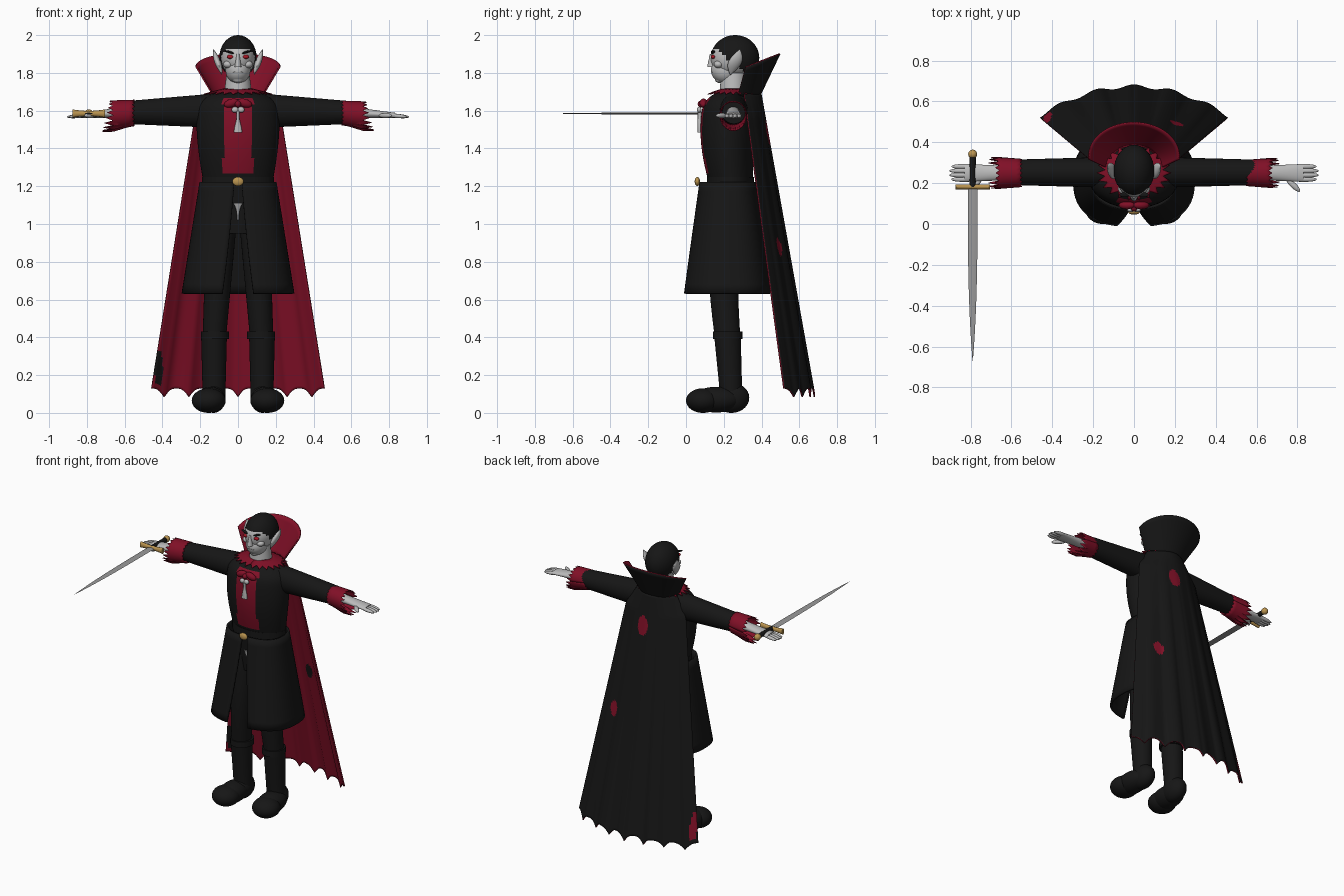
import bpy, bmesh
from math import sin, cos, pi, sqrt, radians
from mathutils import Vector, Matrix, Euler

default_cube = bpy.data.objects.get("Cube")
if default_cube:
    bpy.data.objects.remove(default_cube)


def material(name, red, green, blue):
    made = bpy.data.materials.new(name)
    made.use_nodes = True
    color = (red, green, blue, 1)
    made.diffuse_color = color
    made.node_tree.nodes["Principled BSDF"].inputs["Base Color"].default_value = color
    return made


BLACK = material("black cloth", .008, .008, .008)
RED = material("dark red cloth", .22, .005, .02)
SKIN = material("pale grey skin", .5, .5, .5)
STEEL = material("grey steel", .32, .32, .32)
GOLD = material("gold", .5, .3, .08)
EYE = material("red eye", .4, .01, .02)


def finish(name, mesh_builder, materials, rule=None):
    """Turn a bmesh into a smooth-shaded object, coloured by a face rule."""
    mesh = bpy.data.meshes.new(name)
    if rule:
        for face in mesh_builder.faces:
            face.material_index = int(rule(face.calc_center_median()))
    mesh_builder.to_mesh(mesh)
    mesh_builder.free()
    for entry in materials:
        mesh.materials.append(entry)
    mesh.shade_smooth()
    mesh.set_sharp_from_angle(angle=radians(45))
    made = bpy.data.objects.new(name, mesh)
    bpy.context.collection.objects.link(made)
    return made


def loft(name, axis, start, end, shape, materials, steps=12, sides=32, rule=None):
    """Ellipses along an axis; shape(t) gives both centres and both radii."""
    builder = bmesh.new()
    loops = []
    for step in range(steps + 1):
        t = step / steps
        along = start + (end - start) * t
        centre_a, centre_b, radius_a, radius_b = shape(t)
        loop = []
        for side in range(sides):
            angle = 2 * pi * side / sides
            point = [centre_a + radius_a * cos(angle), centre_b + radius_b * sin(angle)]
            point.insert("xyz".index(axis), along)
            loop.append(builder.verts.new(point))
        loops.append(loop)
    for low, high in zip(loops, loops[1:]):
        for i in range(sides):
            builder.faces.new((low[i - 1], low[i], high[i], high[i - 1]))
    builder.faces.new(loops[0])
    builder.faces.new(loops[-1])
    bmesh.ops.recalc_face_normals(builder, faces=builder.faces)
    return finish(name, builder, materials, rule)


def sheet(name, surface, columns, rows, materials, rule=None, thickness=.008):
    """Thin cloth from surface(u, v), with u and v running from 0 to 1."""
    builder = bmesh.new()
    grid = [[builder.verts.new(surface(i / columns, j / rows)) for j in range(rows + 1)]
            for i in range(columns + 1)]
    for left, right in zip(grid, grid[1:]):
        for j in range(rows):
            builder.faces.new((left[j], right[j], right[j + 1], left[j + 1]))
    made = finish(name, builder, materials, rule)
    solid = made.modifiers.new("thickness", "SOLIDIFY")
    solid.thickness, solid.offset = thickness, -1
    if len(materials) > 1:
        solid.material_offset = solid.material_offset_rim = 1
    return made


def blob(name, location, size, color, turn=(0, 0, 0), keep=None):
    """Ellipsoid, optionally turned or trimmed by a rule."""
    builder = bmesh.new()
    placing = Matrix.LocRotScale(Vector(location), Euler(turn), Vector(size))
    bmesh.ops.create_uvsphere(builder, u_segments=32, v_segments=24, radius=1, matrix=placing)
    if keep:
        spare = [face for face in builder.faces if not keep(face.calc_center_median())]
        bmesh.ops.delete(builder, geom=spare, context="FACES")
    return finish(name, builder, [color])


# Jacket with red waistcoat front
def torso(t):
    chest = sin(.7 * pi * t)
    shoulder = sqrt(1 - .8 * (max(0, t - .75) * 4) ** 3)
    return 0, .24 - .02 * sin(pi * t), (.18 + .04 * chest) * shoulder, (.115 + .03 * chest) * shoulder


def waistcoat(c):
    return abs(c.x) < .078 and c.y < .2 and 1.26 < c.z < 1.66


loft("jacket", "z", 1.2, 1.7, torso, [BLACK, RED], steps=30, sides=72, rule=waistcoat)
loft("belt", "z", 1.2, 1.25, lambda t: (0, .235, .19, .125), [BLACK], steps=1)
loft("hips", "z", .95, 1.2, lambda t: (0, .22, .12 + .06 * t, .09 + .02 * t), [BLACK])
blob("belt_buckle", (0, .06, 1.225), (.03, .014, .024), GOLD)
loft("belt_charm", "z", 1.02, 1.11, lambda t: (0, .1, .006 + .02 * t ** 3, .007), [STEEL], sides=12)


# Open-fronted coat skirt
def skirt(u, v):
    gap = .1 + .18 * v
    angle = gap + (2 * pi - 2 * gap) * u
    across, forward = sin(angle), -cos(angle)
    boxy = (abs(across) ** 2.6 + abs(forward) ** 2.6) ** (-1 / 2.6)
    return (boxy * across * (.19 + .095 * v), .22 + boxy * forward * (.135 + .085 * v),
            1.22 - .59 * v)


sheet("coat_skirt", skirt, 64, 12, [BLACK], thickness=.014)

# Limbs and paired face parts
for side, s in (("left", 1), ("right", -1)):
    loft(side + "_leg", "z", .4, 1.05,
         lambda t: (s * (.125 - .04 * t), .22 - .02 * sin(pi * t), .062 + .02 * t, .068 + .02 * t), [BLACK])
    loft(side + "_boot_shaft", "z", .08, .4,
         lambda t: (s * .127, .24 - .02 * t, .06 + .008 * t, .058 + .012 * t), [BLACK])
    loft(side + "_boot_cuff", "z", .39, .43, lambda t: (s * .122, .22, .074, .078), [BLACK], steps=1)
    blob(side + "_boot_toe", (s * .155, .09, .065), (.09, .09, .065), BLACK)
    blob(side + "_boot_instep", (s * .145, .16, .07), (.08, .13, .068), BLACK)
    blob(side + "_boot_heel", (s * .13, .24, .08), (.065, .095, .08), BLACK)

    loft(side + "_sleeve", "x", s * .13, s * .6,
         lambda t: (.253, 1.6 - .01 * t, .075 - .013 * t, .09 - .03 * t), [BLACK])

    def ragged_cuff(u, v):
        angle, tooth = 2 * pi * u, round(u * 36) % 2
        low = .5 - .5 * sin(angle)
        reach = .56 + .1 * v + tooth * (.04 * v * low + .03 * (v - .4))
        radius = .065 + .008 * v
        return (s * reach, .25 + radius * cos(angle),
                1.588 - .012 * v + radius * sin(angle) * (1 + .15 * v * low))

    sheet(side + "_ragged_cuff", ragged_cuff, 36, 5, [RED], thickness=.005)

    loft(side + "_hand", "x", s * .6, s * .83,
         lambda t: (.25, 1.59 - .015 * t, .034 + .01 * t, .03 - .016 * t), [SKIN])
    for finger in range(4):
        offset = finger - 1.5
        length = .06 - .005 * abs(offset)
        blob(side + "_finger", (s * (.79 + length), .25 + .021 * offset, 1.572),
             (length, .012, .011), SKIN, (0, s * .1, 0))
    blob(side + "_thumb", (s * .78, .19, 1.574), (.045, .014, .013), SKIN, (0, 0, -s * .75))

    def pointed_ear(t):
        swell = .002 + .034 * sin(pi * t)
        return s * (.085 + .045 * t), .235 + .05 * t, swell / 2, swell

    loft(side + "_ear", "z", 1.79, 1.925, pointed_ear, [SKIN], sides=16)
    blob(side + "_eye", (s * .04, .144, 1.885), (.019, .012, .011), EYE)
    blob(side + "_brow", (s * .045, .143, 1.91), (.028, .012, .006), BLACK, (0, -s * .3, 0))
    blob(side + "_cheekbone", (s * .052, .172, 1.845), (.026, .025, .02), SKIN)
    blob(side + "_bow_loop", (s * .035, .092, 1.64), (.04, .02, .022), RED, (0, s * .3, 0))
    blob(side + "_ornament_knob", (s * .016, .07, 1.605), (.018, .012, .016), SKIN)

# Head
loft("neck", "z", 1.64, 1.8, lambda t: (0, .25, .08 - .02 * t, .075 - .01 * t), [SKIN])
blob("skull", (0, .245, 1.88), (.09, .115, .105), SKIN)
blob("jaw", (0, .21, 1.815), (.066, .078, .072), SKIN)
blob("chin", (0, .178, 1.768), (.03, .025, .022), SKIN)
blob("mouth", (0, .14, 1.804), (.026, .008, .004), STEEL)
loft("nose", "z", 1.83, 1.9, lambda t: (0, .138, .018 - .01 * t, .026 - .014 * t), [SKIN], sides=16)
blob("hair", (0, .26, 1.88), (.099, .128, .12), BLACK,
     keep=lambda c: c.z > 1.93 - .8 * max(0, c.y - .17) - .35 * max(0, abs(c.x) - .05))


# Neck ruffle, bow knot and hanging ornament
def ruffle(u, v):
    angle, tooth = 2 * pi * u, round(u * 44) % 2
    radius = .07 + v * (.06 + .035 * tooth)
    return (1.1 * radius * sin(angle), .25 - .82 * radius * cos(angle),
            1.712 - .016 * v - .012 * v * tooth)


sheet("neck_ruffle", ruffle, 44, 4, [RED], thickness=.005)
blob("bow_knot", (0, .08, 1.635), (.016, .018, .018), RED)
loft("ornament_stem", "z", 1.485, 1.6, lambda t: (0, .072, .014 + .007 * cos(4 * t), .01), [SKIN])

# Cape and standing collar: black outside, red lining, torn patches swap the colours
PATCHES = ((.03, 1.48, .04, .065), (.21, .88, .032, .05), (-.425, .24, .022, .095))


def torn(c):
    return any(((c.x - x) / width) ** 2 + ((c.z - z) / height) ** 2 < 1
               for x, z, width, height in PATCHES)


def cape(u, v):
    t = 2 * u - 1
    half_width = .15 + .06 * min(1, v * 12) + .25 * v
    folds = .009 * v * cos(5 * pi * t)
    depth = .31 + .22 * v + (.09 + .055 * v) * (1 - t * t) + folds
    hem = .13 - .045 * (1 - abs(sin(3.5 * pi * t))) ** 1.5
    return t * half_width, depth, 1.69 + (hem - 1.69) * v


def collar(u, v):
    angle, rise = 3.3 * (u - .5), 1 - v
    return ((.13 + .095 * rise) * sin(angle),
            .28 + .05 * rise + (.11 + .06 * rise) * cos(angle),
            1.67 + rise * (.165 + .065 * cos(angle)))


sheet("cape", cape, 84, 110, [BLACK, RED, BLACK], torn)
sheet("standing_collar", collar, 48, 8, [BLACK, RED])

# Sword in the right hand
GRIP_X, GRIP_Z = -.79, 1.585
loft("sword_blade", "y", .18, -.67,
     lambda t: (GRIP_X, GRIP_Z, .024 - .023 * t ** 3, .006 - .005 * t ** 3), [STEEL], sides=4)
loft("sword_grip", "y", .18, .33, lambda t: (GRIP_X, GRIP_Z, .015, .015), [BLACK], sides=16)
loft("sword_guard", "x", GRIP_X - .085, GRIP_X + .085,
     lambda t: (.182, GRIP_Z, .012, .014 + .03 * (t - .5) ** 2), [GOLD], sides=12)
blob("sword_pommel", (GRIP_X, .342, GRIP_Z), (.022, .022, .022), GOLD)
